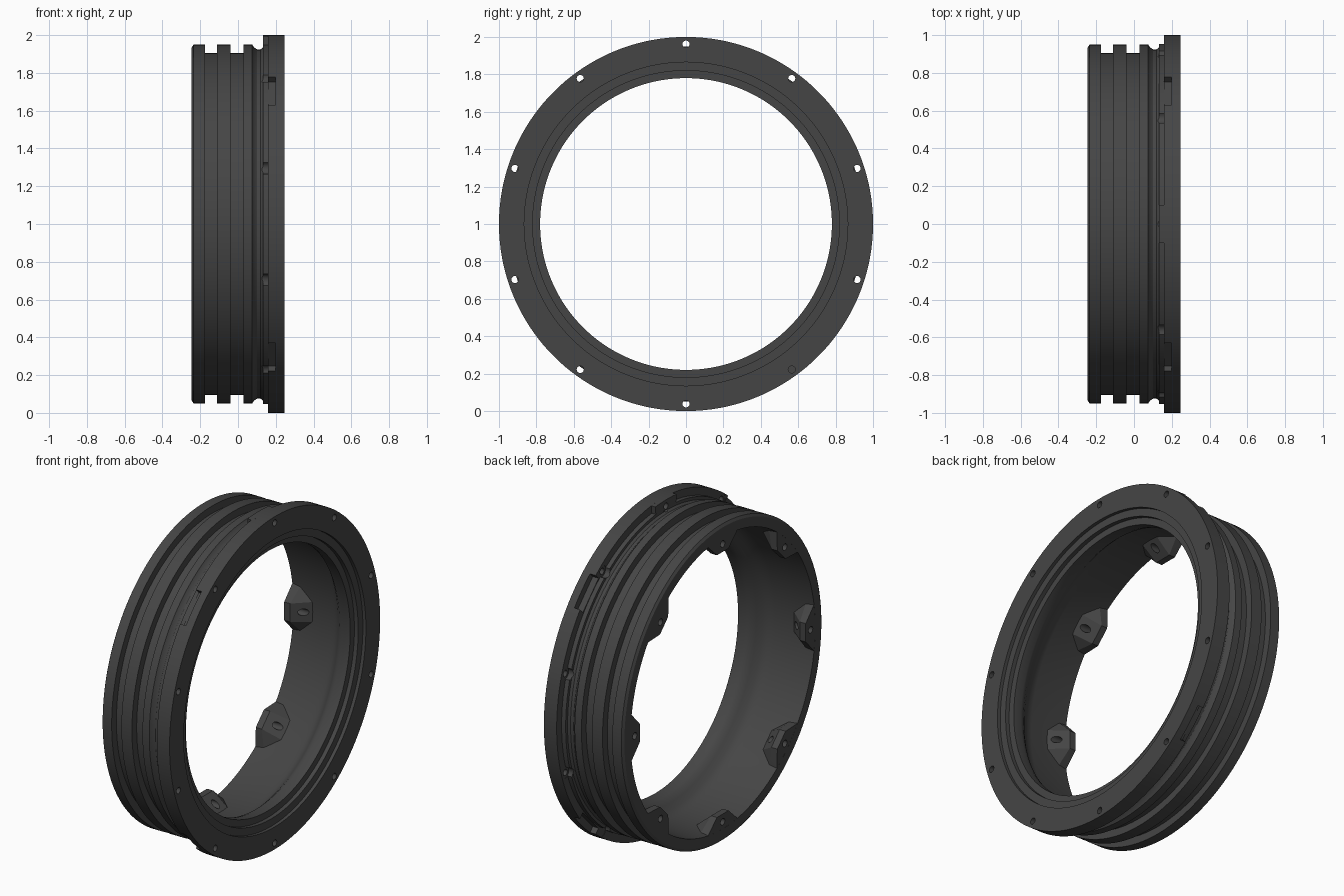
import bpy, bmesh, math
from math import sin, cos, pi, radians

if "Cube" in bpy.data.objects:
    bpy.data.objects.remove(bpy.data.objects["Cube"])

mat = bpy.data.materials.new("dark_grey")
mat.diffuse_color = (0.06, 0.06, 0.06, 1)
mat.use_nodes = True
mat.node_tree.nodes["Principled BSDF"].inputs["Base Color"].default_value = mat.diffuse_color


def place(x, t, r, a):
    """Axis along x: t is tangential, r radial, a is the angle from the top."""
    return (x, r * sin(a) + t * cos(a), 1 + r * cos(a) - t * sin(a))


def finish(bm, name):
    bmesh.ops.recalc_face_normals(bm, faces=bm.faces[:])
    me = bpy.data.meshes.new(name)
    bm.to_mesh(me)
    bm.free()
    me.materials.append(mat)
    ob = bpy.data.objects.new(name, me)
    bpy.context.collection.objects.link(ob)
    return ob


def lathe(name, profile, a0=0.0, a1=2 * pi, n=180):
    bm = bmesh.new()
    full = a1 - a0 > 6.28
    rows = []
    for i in range(n if full else n + 1):
        a = a0 + (a1 - a0) * i / n
        rows.append([bm.verts.new(place(x, 0, r, a)) for x, r in profile])
    m = len(profile)
    for i in range(n):
        p, q = rows[i], rows[(i + 1) % len(rows)]
        for j in range(m):
            k = (j + 1) % m
            bm.faces.new((p[j], p[k], q[k], q[j]))
    if not full:
        bm.faces.new(rows[0])
        bm.faces.new(rows[-1])
    return finish(bm, name)


def pegs(name, count, radius, rc, x0, x1, sides=20):
    """Ring of cylinders parallel to the axis."""
    bm = bmesh.new()
    for i in range(count):
        a = 2 * pi * i / count
        ends = [[bm.verts.new(place(x, radius * cos(2 * pi * k / sides),
                                    rc + radius * sin(2 * pi * k / sides), a))
                 for k in range(sides)] for x in (x0, x1)]
        for k in range(sides):
            l = (k + 1) % sides
            bm.faces.new((ends[0][k], ends[0][l], ends[1][l], ends[1][k]))
        bm.faces.new(ends[0])
        bm.faces.new(ends[1])
    return finish(bm, name)


def hulls(name, points, angles):
    """The same convex block repeated round the ring."""
    bm = bmesh.new()
    for a in angles:
        vs = [bm.verts.new(place(*p, a)) for p in points]
        bmesh.ops.convex_hull(bm, input=vs)
    bmesh.ops.dissolve_limit(bm, angle_limit=0.01, verts=bm.verts[:], edges=bm.edges[:])
    return finish(bm, name)


def cut(ob, *cutters):
    for c in cutters:
        c.hide_render = True
        m = ob.modifiers.new("cut", 'BOOLEAN')
        m.operation, m.solver, m.object = 'DIFFERENCE', 'EXACT', c
    dg = bpy.context.evaluated_depsgraph_get()
    me = bpy.data.meshes.new_from_object(ob.evaluated_get(dg))
    ob.modifiers.clear()
    ob.data = me


# Main ring: grooved barrel, flange, stepped bore and curved inner wall
rim = lathe("grooved_rim", [
    (-.245, .935), (-.235, .95), (-.175, .95), (-.175, .905), (-.11, .905),
    (-.11, .95), (-.04, .95), (-.04, .905), (.03, .905), (.03, .95), (.075, .95),
    (.085, .935), (.10, .925), (.12, .925), (.133, .935), (.133, .953),
    (.16, .953), (.16, 1.0), (.245, 1.0),
    (.245, .865), (.225, .865), (.225, .82), (.20, .82), (.20, .78), (.15, .78),
    (.125, .788), (.10, .81), (.075, .836), (.045, .853), (.01, .86), (-.245, .877)])

# Locating lug behind the top of the flange
lug = lathe("top_lug", [(.133, .94), (.133, 1.0), (.17, 1.0), (.17, .94)],
            radians(-5.8), radians(5.8), 10)

# Eight tapered bosses inside the back edge
eighths = [i * pi / 4 for i in range(8)]
bosses = hulls("mounting_bosses",
               [(x, s * t, r) for s in (-1, 1) for x, t, r in (
                   (-.2445, .145, .872), (-.2445, .055, .788), (-.205, .055, .788),
                   (-.19, .14, .872), (-.10, .06, .877), (-.2445, .06, .89))], eighths)

# Cutters: bolt holes, spot faces, diagonal edge notches, boss holes
holes = pegs("bolt_hole_cutter", 10, .019, .962, .09, .30)
spots = pegs("spot_face_cutter", 10, .034, .964, .11, .162)
notches = hulls("notch_cutter",
                [(x, t, r) for x in (.145, .198) for t in (-.105, .105) for r in (.957, 1.1)],
                [pi / 4 + i * pi / 2 for i in range(4)])
boss_holes = pegs("boss_hole_cutter", 8, .02, .835, -.3, -.08)

cut(rim, holes, spots, notches)
cut(lug, holes)
cut(bosses, boss_holes)
for c in (holes, spots, notches, boss_holes):
    bpy.data.objects.remove(c)

for ob in (rim, lug, bosses):
    bpy.ops.object.select_all(action='DESELECT')
    ob.select_set(True)
    bpy.context.view_layer.objects.active = ob
    bpy.ops.object.shade_smooth_by_angle(angle=radians(25))
